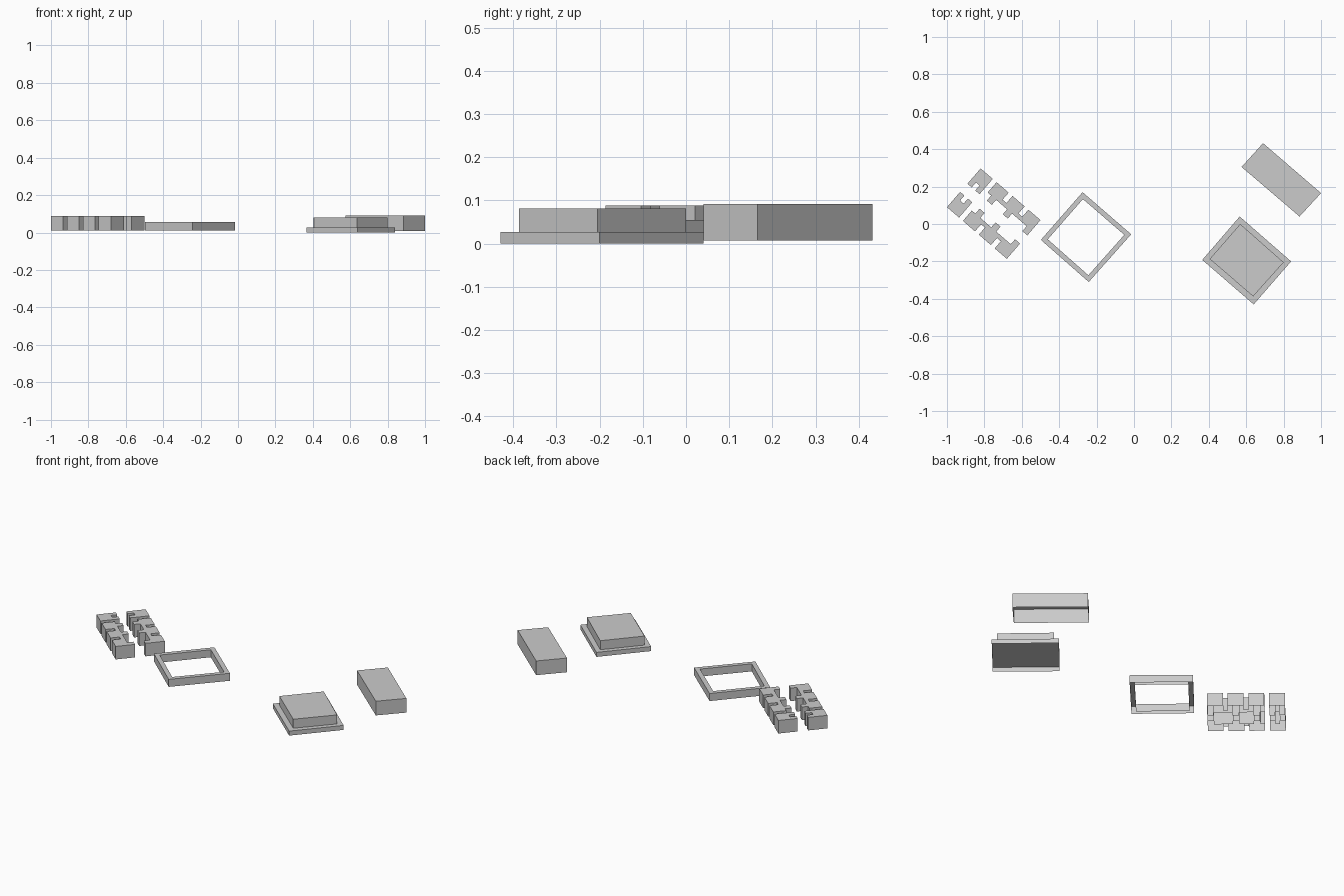
import bpy, bmesh
from mathutils import Vector

if "Cube" in bpy.data.objects:
    bpy.data.objects.remove(bpy.data.objects["Cube"])

grey = bpy.data.materials.new("light_grey")
grey.diffuse_color = (0.6, 0.6, 0.6, 1)
grey.use_nodes = True
grey.node_tree.nodes["Principled BSDF"].inputs["Base Color"].default_value = grey.diffuse_color


def finish(name, bm):
    mesh = bpy.data.meshes.new(name)
    bm.to_mesh(mesh)
    bm.free()
    mesh.materials.append(grey)
    obj = bpy.data.objects.new(name, mesh)
    bpy.context.collection.objects.link(obj)
    return obj


def building(name, outline, z0, z1):
    """Flat roof with walls down to z0 and an open underside."""
    area = sum(a[0] * b[1] - b[0] * a[1]
               for a, b in zip(outline, outline[1:] + outline[:1]))
    if area < 0:
        outline = outline[::-1]
    bm = bmesh.new()
    low = [bm.verts.new((x, y, z0)) for x, y in outline]
    top = [bm.verts.new((x, y, z1)) for x, y in outline]
    bm.faces.new(top)
    for i in range(len(low)):
        j = (i + 1) % len(low)
        bm.faces.new((low[i], low[j], top[j], top[i]))
    return finish(name, bm)


# Plain block
building("plain_block", [(0.69, 0.432), (0.575, 0.305), (0.885, 0.04), (1.0, 0.165)],
         0.007, 0.092)

# Stepped hall: wide plinth and raised hall
building("hall_plinth", [(0.565, 0.04), (0.365, -0.192), (0.64, -0.43), (0.84, -0.2)],
         0.0, 0.027)
building("hall_upper", [(0.568, 0.0), (0.405, -0.187), (0.637, -0.387), (0.80, -0.205)],
         0.027, 0.081)

# Courtyard building: a hollow square ring
outer = [(-0.275, 0.17), (-0.498, -0.085), (-0.242, -0.31), (-0.015, -0.055)]
inner = [(-0.273, 0.133), (-0.461, -0.082), (-0.244, -0.274), (-0.052, -0.058)]
bm = bmesh.new()
rings = [[bm.verts.new((x, y, z)) for x, y in pts]
         for pts in (outer, inner) for z in (0.01, 0.055)]
for i in range(4):
    j = (i + 1) % 4
    o0, o1, i0, i1 = rings
    bm.faces.new((o0[i], o0[j], o1[j], o1[i]))
    bm.faces.new((o1[i], o1[j], i1[j], i1[i]))
    bm.faces.new((i1[i], i1[j], i0[j], i0[i]))
finish("courtyard_building", bm)

# Terraces: blocks on the outer side, a spine, and narrow legs on the inner side
U = Vector((0.757, -0.653))
V = Vector((0.653, 0.757))
WIDTH, PITCH, NOTCH, SPINE, DEPTH = 0.0855, 0.1125, 0.05, 0.073, 0.108


def terrace(name, origin, inward, first, last, legs):
    pts = []
    for i in range(first, last + 1):
        a, b = i * PITCH, i * PITCH + WIDTH
        if i > first:
            pts.append((a, NOTCH))
        pts += [(a, 0), (b, 0)]
        if i < last:
            pts.append((b, NOTCH))
    start, end = first * PITCH, last * PITCH + WIDTH
    back = [(end, SPINE)]
    for a, b in reversed(legs):
        back += [(b, SPINE), (b, DEPTH), (a, DEPTH), (a, SPINE)]
    back.append((start, SPINE))
    # Drop doubled corners and the needless points where legs are flush with the ends
    for p in back:
        if pts and (Vector(p) - Vector(pts[-1])).length < 1e-4:
            continue
        pts.append(p)
    world = [origin + U * s + inward * d for s, d in pts]
    building(name, [(p.x, p.y) for p in world], 0.01, 0.088)


for side, origin, inward in (("back", Vector((-0.82, 0.297)), -V),
                             ("front", Vector((-1.0, 0.09)), V)):
    terrace(side + "_end_house", origin, inward, 0, 0, [(0, 0.03), (0.055, WIDTH)])
    e = 3 * PITCH + WIDTH
    terrace(side + "_terrace", origin, inward, 1, 3,
            [(PITCH + 0.025, PITCH + 0.06), (2 * PITCH + 0.025, 2 * PITCH + 0.06),
             (e - 0.035, e)])
